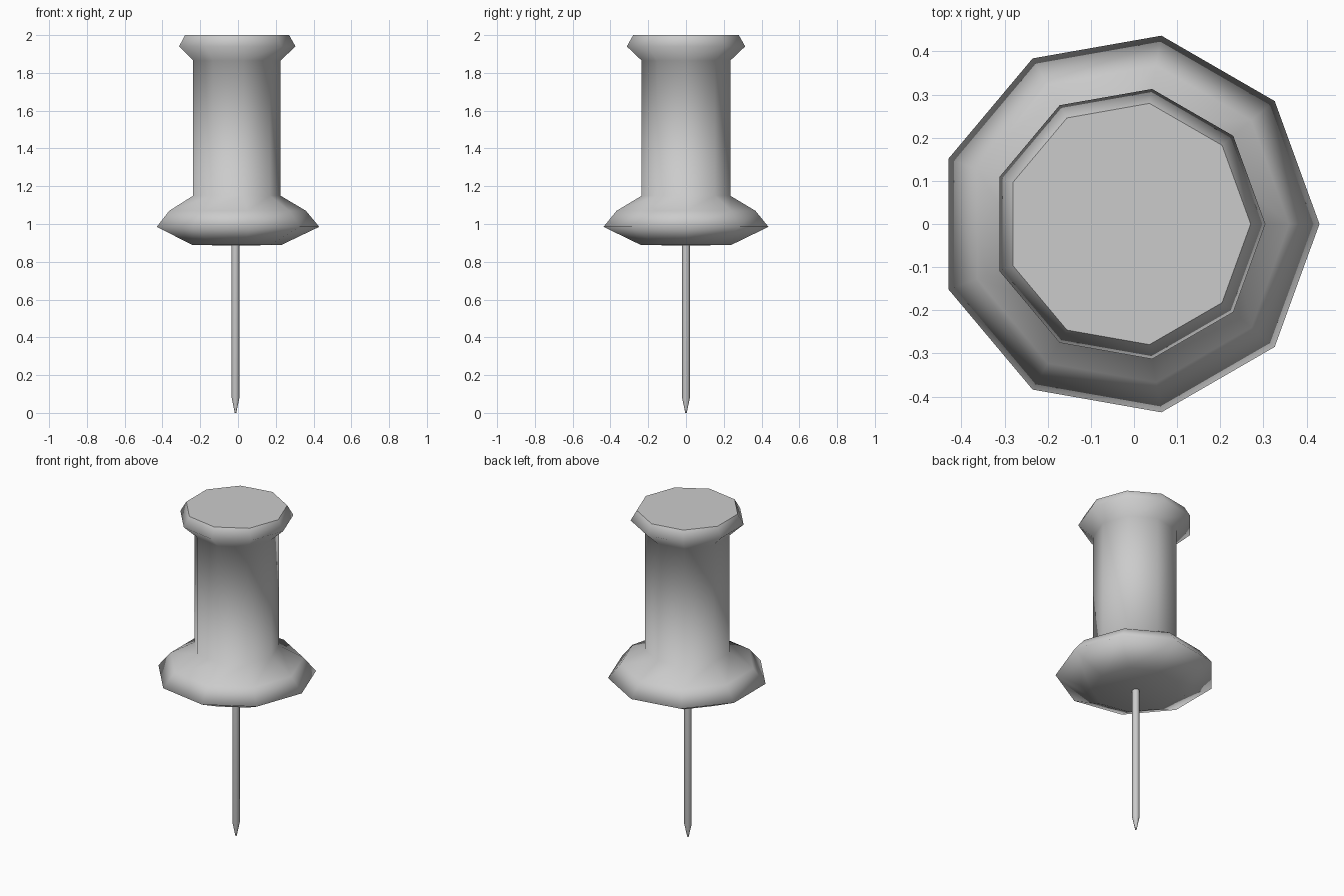
import bpy, bmesh
from math import cos, sin, tau

if "Cube" in bpy.data.objects:
    bpy.data.objects.remove(bpy.data.objects["Cube"])

SIDES = 9
CX = -0.0134  # ring centre, so the nine-sided outline is centred on x = 0


def lathe(name, profile):
    """Revolve (radius, z) points, listed bottom to top, and cap both ends."""
    bm = bmesh.new()
    rings = [[bm.verts.new((CX + r * cos(tau * i / SIDES), r * sin(tau * i / SIDES), z))
              for i in range(SIDES)] for r, z in profile]
    for low, high in zip(rings, rings[1:]):
        for i in range(SIDES):
            j = (i + 1) % SIDES
            bm.faces.new((low[i], low[j], high[j], high[i])).smooth = True
    # flat end caps
    bm.faces.new(rings[0][::-1])
    bm.faces.new(rings[-1])
    mesh = bpy.data.meshes.new(name)
    bm.to_mesh(mesh)
    bm.free()
    obj = bpy.data.objects.new(name, mesh)
    bpy.context.collection.objects.link(obj)
    return obj


# Plastic grip: flared base, straight waist, bevelled head
lathe("grip", [(0.021, 0.885), (0.245, 0.89), (0.4434, 0.985), (0.373, 1.07),
               (0.238, 1.15), (0.238, 1.865), (0.318, 1.94), (0.284, 2.0)])

# Metal needle with tapered point
lathe("needle", [(0.004, 0.0), (0.021, 0.08), (0.021, 0.89)])
